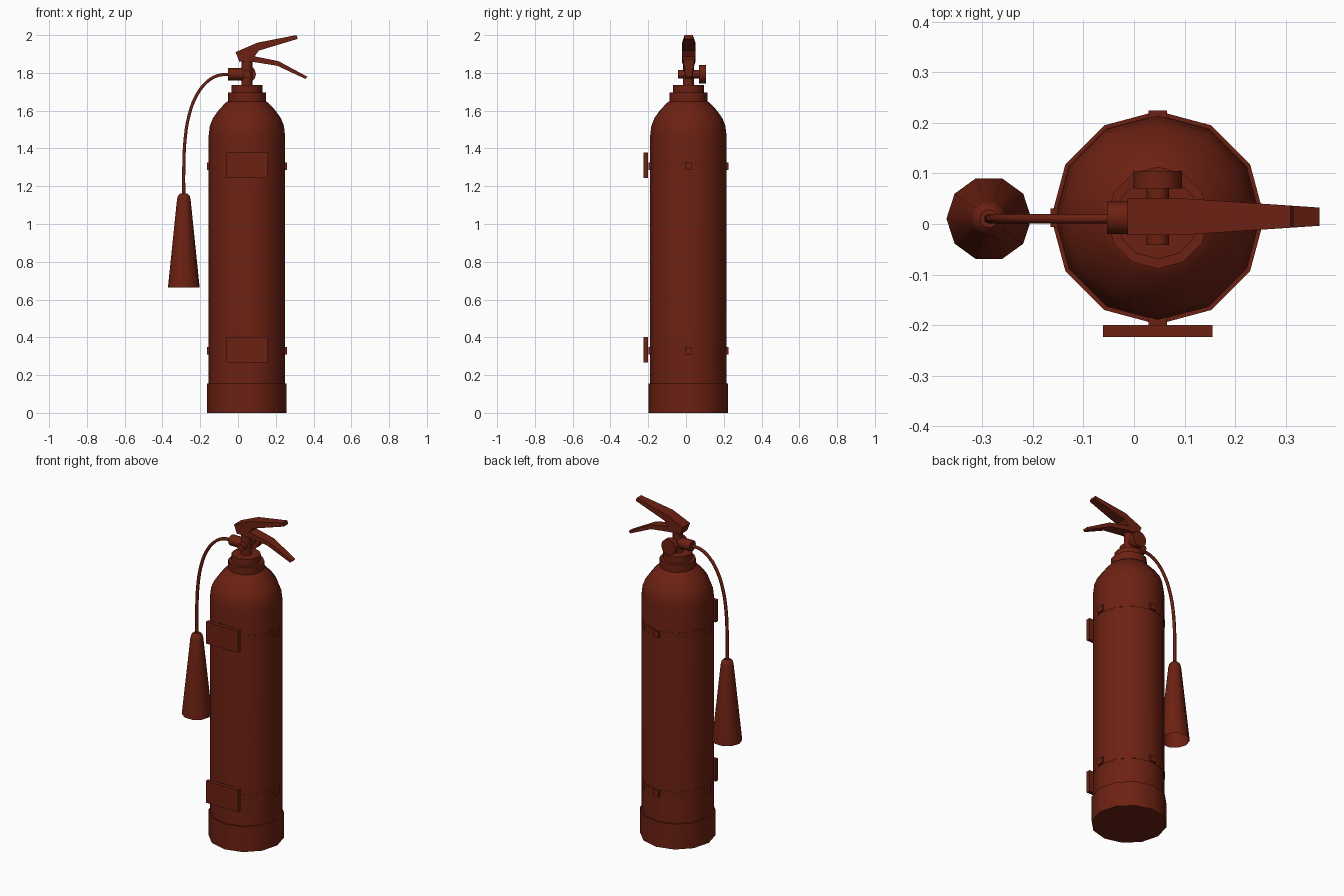
import bpy, bmesh, math
from mathutils import Vector, Matrix

if "Cube" in bpy.data.objects:
    bpy.data.objects.remove(bpy.data.objects["Cube"])

CX, CY = 0.047, 0.0125      # axis of the cylinder
HX = -0.287                 # axis of the hanging horn
VZ = 1.793                  # height of the valve outlet

red = bpy.data.materials.new("dark_red")
red.diffuse_color = (0.15, 0.015, 0.006, 1)
red.use_nodes = True
red.node_tree.nodes["Principled BSDF"].inputs["Base Color"].default_value = red.diffuse_color


def finish(name, bm, smooth=None):
    bmesh.ops.recalc_face_normals(bm, faces=bm.faces)
    me = bpy.data.meshes.new(name)
    bm.to_mesh(me)
    bm.free()
    ob = bpy.data.objects.new(name, me)
    bpy.context.collection.objects.link(ob)
    me.materials.append(red)
    if smooth:
        bpy.ops.object.select_all(action='DESELECT')
        ob.select_set(True)
        bpy.context.view_layer.objects.active = ob
        bpy.ops.object.shade_smooth_by_angle(angle=math.radians(smooth))
    return ob


def lathe(name, profile, origin, sides=12, axis='Z', cap_start=True, cap_end=True):
    """Revolve (radius, distance) points around an axis through origin."""
    turn = {'Z': Matrix(), 'X': Matrix.Rotation(math.pi / 2, 4, 'Y'),
            'Y': Matrix.Rotation(-math.pi / 2, 4, 'X')}[axis]
    place = Matrix.Translation(origin) @ turn
    bm = bmesh.new()
    rings = []
    for r, d in profile:
        rings.append([bm.verts.new(place @ Vector((
            r * math.cos(2 * math.pi * i / sides),
            r * math.sin(2 * math.pi * i / sides), d))) for i in range(sides)])
    for a, b in zip(rings, rings[1:]):
        for i in range(sides):
            j = (i + 1) % sides
            bm.faces.new((a[i], a[j], b[j], b[i]))
    if cap_start:
        bm.faces.new(rings[0])
    if cap_end:
        bm.faces.new(rings[-1])
    return finish(name, bm, 40)


def box(name, center, size):
    bm = bmesh.new()
    bmesh.ops.create_cube(bm, size=1, matrix=Matrix.Translation(center)
                          @ Matrix.Diagonal((*size, 1)))
    return finish(name, bm)


def lever(name, outline):
    """Extrude an x-z outline in y, narrowing toward the grip end."""
    bm = bmesh.new()
    sides = []
    for s in (-1, 1):
        ring = []
        for x, z in outline:
            t = min(max((x - 0.1) / 0.265, 0), 1)
            ring.append(bm.verts.new((x, 0.0145 + s * (0.036 - 0.018 * t), z)))
        sides.append(ring)
        bm.faces.new(ring)
    a, b = sides
    for i in range(len(a)):
        j = (i + 1) % len(a)
        bm.faces.new((a[i], a[j], b[j], b[i]))
    return finish(name, bm)


# Tank with domed shoulder, foot ring and neck collars
lathe("tank", [(0.202, 0.02), (0.202, 1.47), (0.196, 1.52), (0.18, 1.56),
               (0.152, 1.60), (0.115, 1.64), (0.085, 1.66)], (CX, CY, 0))
lathe("foot_ring", [(0.211, 0), (0.211, 0.155)], (CX, CY, 0))
lathe("neck_collar", [(0.101, 1.64), (0.101, 1.695), (0.082, 1.695), (0.082, 1.735)],
      (CX, CY, 0))

# Straps, each with four small lugs and a front plate
for label, z in (("upper", 1.305), ("lower", 0.328)):
    lathe(label + "_strap", [(0.2035, z - 0.02), (0.2035, z + 0.02)], (CX, CY, 0))
    for k in range(4):
        a = k * math.pi / 2
        c, s = math.cos(a), math.sin(a)
        box(f"{label}_strap_lug_{k + 1}", (CX + 0.203 * c, CY + 0.203 * s, z),
            (0.018 if c * c > 0.5 else 0.036, 0.018 if s * s > 0.5 else 0.036, 0.04))
    box(label + "_plate", (CX, -0.212, z + 0.006), (0.217, 0.024, 0.134))

# Valve: stem, cross shaft, knob and hose outlet
lathe("valve_stem", [(0.029, 1.73), (0.029, 1.88)], (CX, CY, 0))
lathe("valve_shaft", [(0.022, -0.042), (0.022, 0.075)], (CX, 0, VZ), axis='Y')
lathe("valve_knob", [(0.048, 0.07), (0.048, 0.105)], (CX, 0, VZ), axis='Y')
lathe("hose_outlet", [(0.032, -0.053), (0.032, 0.04)], (0, CY, VZ), axis='X')

# Squeeze lever and carry handle
lever("squeeze_lever", [(-0.013, 1.91), (0.103, 1.96), (0.31, 2.0), (0.316, 1.98),
                        (0.11, 1.918), (0.087, 1.885), (0.008, 1.858)])
lever("carry_handle", [(0.02, 1.86), (0.06, 1.893), (0.214, 1.862), (0.367, 1.78),
                       (0.357, 1.768), (0.207, 1.838), (0.08, 1.858)])

# Hose
path = [(-0.045, VZ), (-0.11, 1.785), (-0.165, 1.752), (-0.22, 1.68),
        (-0.258, 1.58), (-0.279, 1.46), (HX, 1.30), (HX, 1.14)]
cu = bpy.data.curves.new("hose", 'CURVE')
cu.dimensions = '3D'
cu.bevel_depth = 0.0095
cu.bevel_resolution = 1
cu.resolution_u = 3
sp = cu.splines.new('BEZIER')
sp.bezier_points.add(len(path) - 1)
for p, (x, z) in zip(sp.bezier_points, path):
    p.co = (x, 0.0105, z)
    p.handle_left_type = p.handle_right_type = 'AUTO'
hose = bpy.data.objects.new("hose", cu)
bpy.context.collection.objects.link(hose)
cu.materials.append(red)

# Discharge horn, open at the bottom
lathe("horn", [(0.084, 0.663), (0.036, 1.13), (0.031, 1.15), (0.018, 1.162)],
      (HX, 0.0105, 0), sides=10, cap_start=False)
